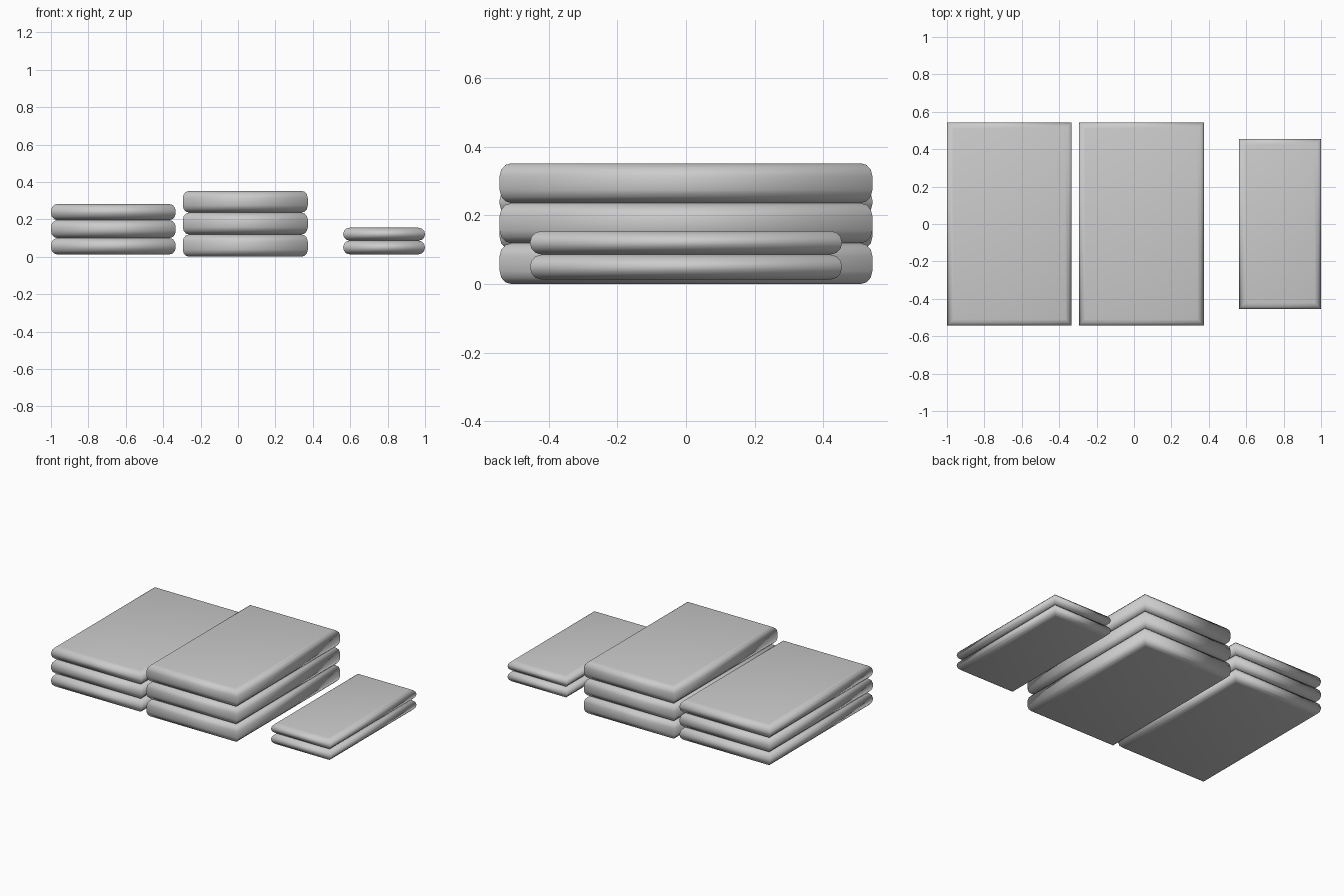
import bpy, bmesh, math

if "Cube" in bpy.data.objects:
    bpy.data.objects.remove(bpy.data.objects["Cube"])


def slab(name, x0, x1, hy, z0, z1, r):
    """Soft folded slab: rounded horizontal edges, square mitred corners in plan."""
    bm = bmesh.new()
    rv = min(r * 1.1, (z1 - z0) / 2)
    prof = []
    for i in range(4):
        a = math.radians(90 - 30 * i)
        prof.append((r * (1 - math.cos(a)), rv * (1 - math.sin(a))))
    levels = [(i, z0 + h) for i, h in prof] + [(i, z1 - h) for i, h in reversed(prof)]
    rings = []
    for i, z in levels:
        rings.append([bm.verts.new(p) for p in (
            (x0 + i, -hy + i, z), (x1 - i, -hy + i, z),
            (x1 - i, hy - i, z), (x0 + i, hy - i, z))])
    for a, b in zip(rings, rings[1:]):
        for k in range(4):
            n = (k + 1) % 4
            bm.faces.new((a[k], a[n], b[n], b[k]))
    bm.faces.new(rings[0][::-1])
    bm.faces.new(rings[-1])
    bmesh.ops.remove_doubles(bm, verts=bm.verts, dist=0.0005)
    bmesh.ops.recalc_face_normals(bm, faces=bm.faces)
    for f in bm.faces:
        f.smooth = True
    me = bpy.data.meshes.new(name)
    bm.to_mesh(me)
    bm.free()
    bpy.context.collection.objects.link(bpy.data.objects.new(name, me))


# stacks: name, x range, half depth, layer boundaries, edge radius
stacks = [
    ("left_towel", -1.0, -0.333, 0.543, (0.012, 0.1, 0.196, 0.282), 0.034),
    ("middle_towel", -0.295, 0.373, 0.543, (0.0, 0.119, 0.236, 0.352), 0.034),
    ("small_towel", 0.562, 1.0, 0.455, (0.013, 0.086, 0.155), 0.034),
]
for name, x0, x1, hy, zs, r in stacks:
    for n, (a, b) in enumerate(zip(zs, zs[1:])):
        slab(f"{name}_{n + 1}", x0, x1, hy, a, b, r)
